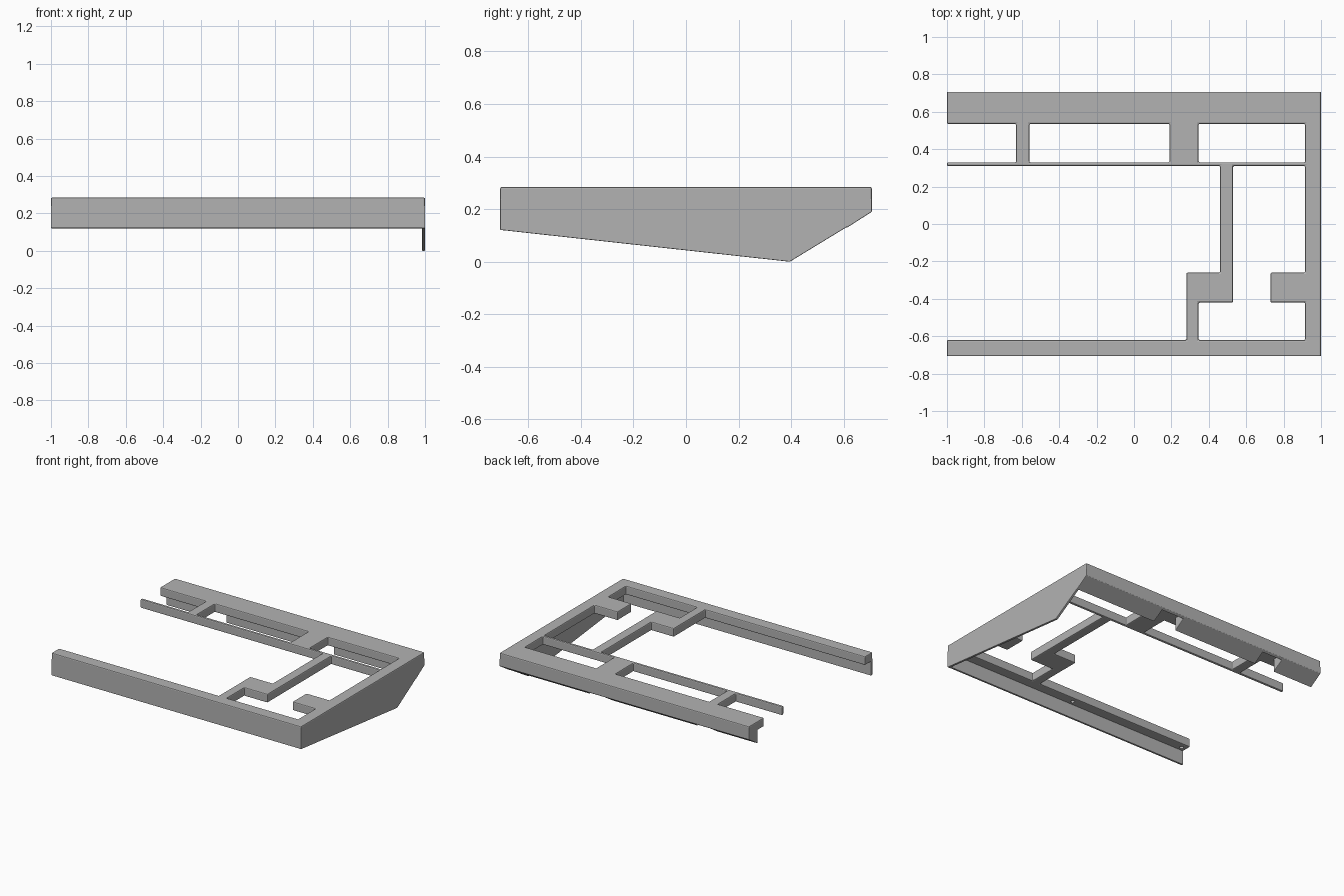
import bpy, bmesh

if "Cube" in bpy.data.objects:
    bpy.data.objects.remove(bpy.data.objects["Cube"])

TOP, UNDER, LAP = 0.285, 0.222, 0.24   # plate top, plate underside, wall overlap height
HALF_Y = 0.707

grey = bpy.data.materials.new("mid_grey")
grey.use_nodes = True
colour = (0.45, 0.45, 0.45, 1)
grey.diffuse_color = colour
grey.node_tree.nodes["Principled BSDF"].inputs["Base Color"].default_value = colour


def make_object(name, bm, bevel=0.0):
    bmesh.ops.recalc_face_normals(bm, faces=bm.faces)
    mesh = bpy.data.meshes.new(name)
    bm.to_mesh(mesh)
    bm.free()
    mesh.materials.append(grey)
    obj = bpy.data.objects.new(name, mesh)
    bpy.context.collection.objects.link(obj)
    if bevel:
        mod = obj.modifiers.new("soft_edges", "BEVEL")
        mod.width = bevel
        mod.segments = 2
        mod.limit_method = "ANGLE"
    return obj


def extrude(bm, faces, offset):
    moved = bmesh.ops.extrude_face_region(bm, geom=faces)["geom"]
    verts = [g for g in moved if isinstance(g, bmesh.types.BMVert)]
    bmesh.ops.translate(bm, verts=verts, vec=offset)


def side_profile(name, points, x0, x1, bevel=0.003):
    """Extrude a (y, z) outline along x."""
    bm = bmesh.new()
    face = bm.faces.new([bm.verts.new((x0, y, z)) for y, z in points])
    # keep the starting cap by extruding a copy
    copy = bmesh.ops.duplicate(bm, geom=[face])["geom"]
    extrude(bm, [g for g in copy if isinstance(g, bmesh.types.BMFace)], (x1 - x0, 0, 0))
    bmesh.ops.remove_doubles(bm, verts=bm.verts, dist=1e-5)
    return make_object(name, bm, bevel)


# Top frame: bars given as x0, x1, y0, y1
bars = {
    "back": (-1, 1, 0.535, HALF_Y),
    "front": (-1, 1, -HALF_Y, -0.62),
    "side": (0.915, 1, -HALF_Y, HALF_Y),
    "thin_rail": (-1, 1, 0.31, 0.33),
    "narrow_bridge": (-0.63, -0.56, 0.33, 0.535),
    "wide_bridge": (0.19, 0.345, 0.33, 0.535),
    "strut": (0.46, 0.53, -0.42, 0.31),
    "strut_tab": (0.28, 0.53, -0.42, -0.26),
    "strut_foot": (0.28, 0.345, -0.62, -0.42),
    "side_tab": (0.73, 0.915, -0.42, -0.26),
}
xs = sorted({v for b in bars.values() for v in b[:2]})
ys = sorted({v for b in bars.values() for v in b[2:]})
bm = bmesh.new()
for x0, x1 in zip(xs, xs[1:]):
    for y0, y1 in zip(ys, ys[1:]):
        cx, cy = (x0 + x1) / 2, (y0 + y1) / 2
        if any(b[0] < cx < b[1] and b[2] < cy < b[3] for b in bars.values()):
            bm.faces.new([bm.verts.new((x, y, UNDER)) for x, y in
                          ((x0, y0), (x1, y0), (x1, y1), (x0, y1))])
bmesh.ops.remove_doubles(bm, verts=bm.verts, dist=1e-4)
bottom = bm.faces[:]
copy = bmesh.ops.duplicate(bm, geom=bottom)["geom"]
extrude(bm, [g for g in copy if isinstance(g, bmesh.types.BMFace)], (0, 0, TOP - UNDER))
bmesh.ops.remove_doubles(bm, verts=bm.verts, dist=1e-4)
frame = make_object("top_frame", bm, 0.007)

# Screw holes under the front bar
bm = bmesh.new()
for x in (-0.96, -0.03):
    ring = bmesh.ops.create_cone(bm, cap_ends=True, segments=16, radius1=0.014,
                                 radius2=0.014, depth=0.06)
    bmesh.ops.translate(bm, verts=ring["verts"], vec=(x, -0.66, UNDER))
cutter = make_object("screw_hole_cutter", bm)
cutter.hide_render = True
cutter.hide_viewport = True
cutter.display_type = "WIRE"
holes = frame.modifiers.new("screw_holes", "BOOLEAN")
holes.object = cutter
holes.operation = "DIFFERENCE"

# Outer skirt walls
side_profile("front_wall", [(-HALF_Y, LAP), (-HALF_Y, 0.122), (-0.69, 0.12), (-0.69, LAP)], -1, 1)
side_profile("back_wall", [(HALF_Y, LAP), (HALF_Y, 0.19), (0.69, 0.18), (0.69, LAP)], -1, 1)
side_profile("side_wall", [(-HALF_Y, LAP), (-HALF_Y, 0.121), (0.395, 0), (HALF_Y, 0.19),
                           (HALF_Y, LAP)], 0.983, 1)

# Sloped beam along the back, interrupted by notches under the bridges
slope = [(HALF_Y, LAP), (HALF_Y, 0.19), (0.61, 0.128), (0.61, LAP)]
for name, x0, x1 in (("outer", -1, -0.68), ("middle", -0.52, 0.16), ("inner", 0.34, 1)):
    side_profile("back_beam_" + name, slope, x0, x1)
